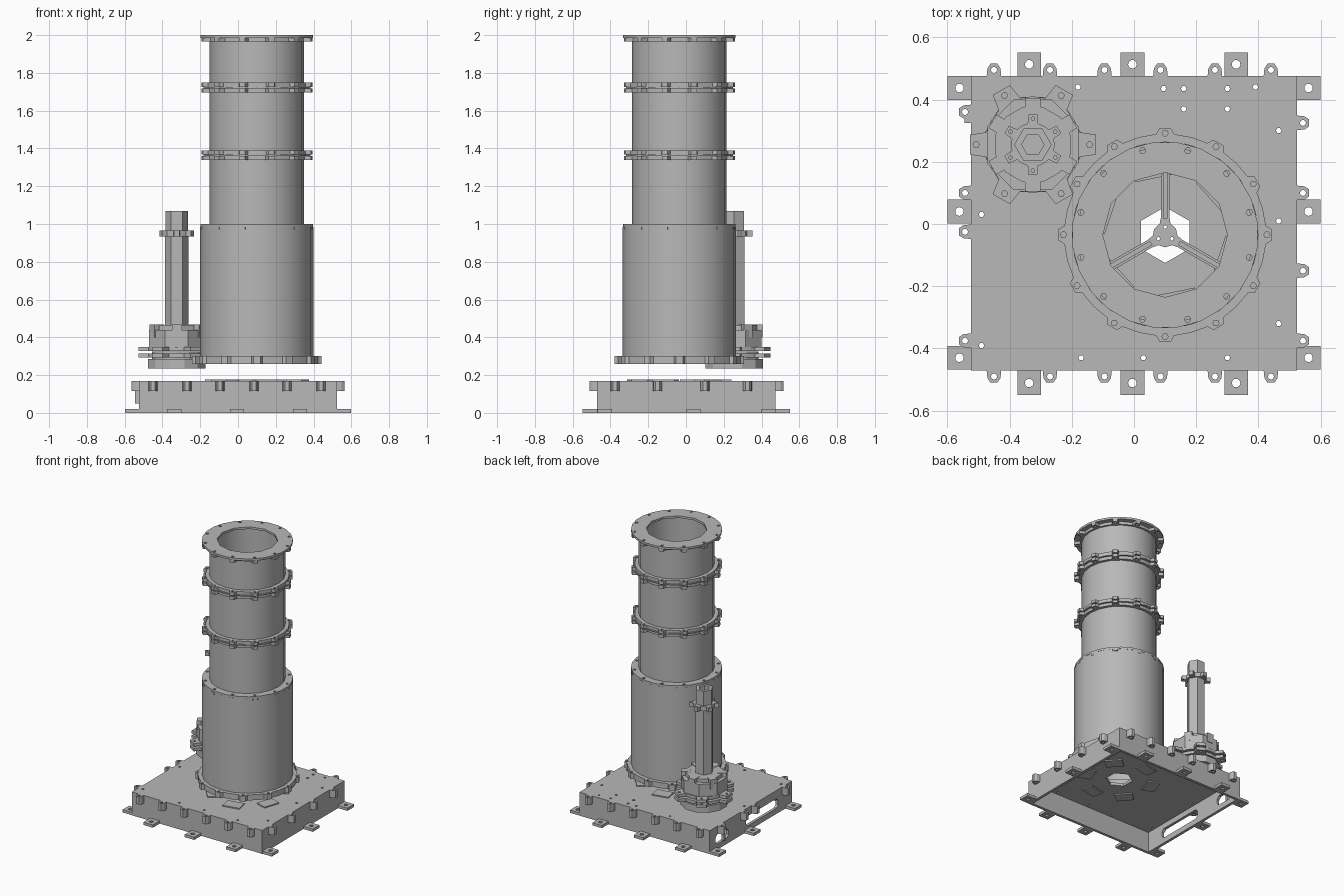
import bpy, bmesh
from math import sin, cos, pi, radians
from mathutils import Matrix, Vector

if "Cube" in bpy.data.objects:
    bpy.data.objects.remove(bpy.data.objects["Cube"])

grey = bpy.data.materials.new("plain grey")
grey.use_nodes = True
GREY = (0.48, 0.48, 0.48, 1)
grey.diffuse_color = GREY
grey.node_tree.nodes["Principled BSDF"].inputs["Base Color"].default_value = GREY

COL = (0.1, -0.035)      # main column axis
PIPE = (-0.325, 0.255)   # side pipe axis
HALF_X, BACK, FRONT = 0.523, 0.475, -0.47


def circle(c, r, n=24, phase=0.0):
    return [(c[0] + r * cos(phase + 2 * pi * i / n),
             c[1] + r * sin(phase + 2 * pi * i / n)) for i in range(n)]


def polar(c, r, n, phase=0.0, size=0.01):
    """Ring of small bolt holes."""
    return [circle(p, size, 6) for p in circle(c, r, n, phase)]


def rect(x0, x1, y0, y1):
    return [(x0, y0), (x1, y0), (x1, y1), (x0, y1)]


def lugged(c, r, lug_r, n, width, phase=0.0):
    """Round outline with n lugs standing out of it."""
    pts = []
    for i in range(n):
        a = phase + 2 * pi * i / n
        for rad, off in ((r, -width), (lug_r, -width * 0.6),
                         (lug_r, width * 0.6), (r, width), (r, pi / n)):
            pts.append((c[0] + rad * cos(a + off), c[1] + rad * sin(a + off)))
    return pts


def plate(bm, outline, holes, z0, z1, mat=Matrix()):
    """Add a flat slab with holes through it."""
    rims = ([], [])
    sides = []
    for loop in [outline] + holes:
        n = len(loop)
        rings = []
        for k, z in enumerate((z0, z1)):
            vs = [bm.verts.new(mat @ Vector((x, y, z))) for x, y in loop]
            rims[k].extend(bm.edges.new((vs[i], vs[(i + 1) % n])) for i in range(n))
            rings.append(vs)
        lo, hi = rings
        sides += [(lo[i], lo[(i + 1) % n], hi[(i + 1) % n], hi[i]) for i in range(n)]
    normal = mat.to_3x3() @ Vector((0, 0, 1))
    for edges in rims:
        bmesh.ops.triangle_fill(bm, edges=edges, use_beauty=True, normal=normal)
    for quad in sides:
        bm.faces.new(quad)


def make(name, slabs):
    """Build one object out of slabs."""
    bm = bmesh.new()
    for slab in slabs:
        plate(bm, *slab)
    bmesh.ops.recalc_face_normals(bm, faces=bm.faces[:])
    mesh = bpy.data.meshes.new(name)
    bm.to_mesh(mesh)
    bm.free()
    mesh.materials.append(grey)
    obj = bpy.data.objects.new(name, mesh)
    bpy.context.collection.objects.link(obj)
    bpy.ops.object.select_all(action='DESELECT')
    obj.select_set(True)
    bpy.context.view_layer.objects.active = obj
    bpy.ops.object.shade_smooth_by_angle(angle=radians(25))


def place(x, y, turn):
    return Matrix.Translation((x, y, 0)) @ Matrix.Rotation(turn, 4, 'Z')


# Base box: roof with bolt holes and a hexagonal opening, open underneath
bolts = [(-0.18, 0.44), (0.095, 0.435), (0.16, 0.435), (0.3, 0.435), (0.39, 0.44),
         (0.16, 0.37), (0.3, 0.37), (0.465, 0.3), (0.465, 0.01), (0.465, -0.32),
         (0.3, -0.43), (0.03, -0.43), (-0.17, -0.43), (-0.49, -0.39), (-0.49, 0.03)]
make("base_roof", [(rect(-HALF_X, HALF_X, FRONT, BACK),
                    [circle(COL, 0.09, 6, pi / 2)] + [circle(p, 0.009, 6) for p in bolts],
                    0.15, 0.17)])


# Walls; the one on the right side has two slots with cut corners
def slot(y0, y1, z0, z1, c=0.02):
    return [(y0 + c, z0), (y1 - c, z0), (y1, z0 + c), (y1, z1 - c),
            (y1 - c, z1), (y0 + c, z1), (y0, z1 - c), (y0, z0 + c)]


T = 0.02
upright = Matrix(((0, 0, 1, 0), (1, 0, 0, 0), (0, 1, 0, 0), (0, 0, 0, 1)))
side = rect(FRONT, BACK, 0, 0.15)
make("base_walls", [
    (side, [slot(-0.31, 0.06, 0.04, 0.11), slot(0.26, 0.41, 0.04, 0.11)],
     -HALF_X, T - HALF_X, upright),
    (side, [], HALF_X - T, HALF_X, upright),
    (rect(T - HALF_X, HALF_X - T, FRONT, FRONT + T), [], 0, 0.15),
    (rect(T - HALF_X, HALF_X - T, BACK - T, BACK), [], 0, 0.15)])

# Rounded lugs around the roof edge
lug = [(-0.024, -0.005), (0.024, -0.005), (0.021, 0.025), (0.011, 0.04),
       (-0.011, 0.04), (-0.021, 0.025)]
spots = []
for x in (-0.45, -0.27, -0.095, 0.085, 0.26, 0.44):
    spots += [(x, BACK, 0), (x, FRONT, pi)]
spots += [(HALF_X, y, -pi / 2) for y in (0.325, 0.1, -0.15, -0.375)]
spots += [(-HALF_X, y, pi / 2) for y in (0.36, 0.1, -0.025, -0.375)]
make("roof_lugs", [(lug, [circle((0, 0.02), 0.01, 8)], 0.115, 0.17, place(*s))
                   for s in spots])
make("side_bracket", [(rect(-0.545, -HALF_X, 0.325, 0.34), [], 0.05, 0.17)])

# Foot tabs on the ground
foot = rect(-0.038, 0.038, -0.02, 0.076)
feet = []
for x in (-0.337, -0.005, 0.328):
    feet += [(x, BACK, 0), (x, FRONT - 0.003, pi)]
for y in (0.437, 0.04, -0.43):
    feet += [(HALF_X, y, -pi / 2), (-HALF_X, y, pi / 2)]
make("foot_tabs", [(foot, [circle((0, 0.038), 0.014, 10)], 0, 0.02, place(*f))
                   for f in feet])

# Raised pads around the opening, above and below the roof
pads = []
for i in range(6):
    m = place(*COL, i * pi / 3 + 0.2)
    pads += [(rect(-0.06, 0.06, 0.185, 0.27), [], z, z + 0.008, m) for z in (0.17, 0.142)]
make("roof_pads", pads)

# Main column: wide lower shell and narrow upper shells
make("lower_shell", [(circle(COL, 0.3, 20), [circle(COL, 0.27, 20)], 0.3, 0.985)])
make("upper_shells", [(circle(COL, 0.25, 20), [circle(COL, 0.22, 20)], a, b)
                      for a, b in ((1.0, 1.34), (1.39, 1.695), (1.75, 1.965))])
make("bottom_flange", [(lugged(COL, 0.325, 0.343, 12, 0.09),
                        [circle(COL, 0.26, 20)] + polar(COL, 0.327, 12), 0.26, 0.3)])


# Bolted flanges between the sections: a disc over a lugged ring
def flange(name, low, mid, top, inner):
    holes = polar(COL, 0.28, 12, pi / 12)
    make(name, [(circle(COL, 0.3, 24, pi / 24), [circle(COL, inner, 12)] + holes, mid, top),
                (lugged(COL, 0.262, 0.3, 12, 0.09, pi / 12),
                 [circle(COL, 0.215, 20)] + holes, low, mid)])


flange("shoulder_flange", 0.97, 0.985, 1.0, 0.21)
flange("top_flange", 1.965, 1.985, 2.0, 0.2)
for name, z0, z1 in (("first_joint", 1.34, 1.39), ("second_joint", 1.695, 1.75)):
    mid = (z0 + z1) / 2
    holes = [circle(COL, 0.21, 20)] + polar(COL, 0.28, 12, pi / 12)
    make(name, [
        (lugged(COL, 0.268, 0.3, 12, 0.09, pi / 12), holes, z0, mid - 0.004),
        (circle(COL, 0.283, 24), [circle(COL, 0.21, 20)], mid - 0.004, mid + 0.004),
        (lugged(COL, 0.275, 0.3, 12, 0.09, pi / 12), holes, mid + 0.004, z1)])

# Three-armed spider inside the column foot
spider = [(lugged(COL, 0.04, 0.055, 3, 0.45, pi / 2), polar(COL, 0.025, 3, pi / 2, 0.006),
           0.33, 0.36)]
for i in range(3):
    m = place(*COL, i * 2 * pi / 3)
    spider += [(rect(-0.014, 0.014, 0.04, 0.272), [], 0.33, 0.34, m)]
    spider += [(rect(x, x + 0.008, 0.04, 0.272), [], 0.34, 0.36, m) for x in (-0.014, 0.006)]
make("column_spider", spider)

# Side pipe: stacked lugged plates, body, collar, hexagonal tube and cap
core = circle(PIPE, 0.036, 6)
make("pipe_plates", [(circle(PIPE, 0.158, 12, pi / 12), [core], 0.235, 0.285),
                     (circle(PIPE, 0.13, 12), [core], 0.285, 0.325)]
     + [(lugged(PIPE, 0.155, 0.205, 6, 0.26), [core] + polar(PIPE, 0.182, 6), a, b)
        for a, b in ((0.293, 0.315), (0.328, 0.35))])
make("pipe_body", [(circle(PIPE, 0.158, 8, pi / 8), [core], 0.35, 0.44),
                   (circle(PIPE, 0.125, 12, pi / 12), [core] + polar(PIPE, 0.1, 6, pi / 6),
                    0.44, 0.465)])
make("collar_blocks", [(rect(-0.025, 0.025, 0.09, 0.15), [], 0.4, 0.468,
                        place(*PIPE, i * pi / 3)) for i in range(6)])
make("pipe_tube", [(circle(PIPE, 0.062, 6), [core], 0.465, 0.935),
                   (circle(PIPE, 0.06, 6), [core], 0.965, 1.07)])
make("pipe_flange", [(lugged(PIPE, 0.07, 0.098, 6, 0.24, pi / 6),
                      [core] + polar(PIPE, 0.083, 6, pi / 6, 0.006), 0.935, 0.965)])
